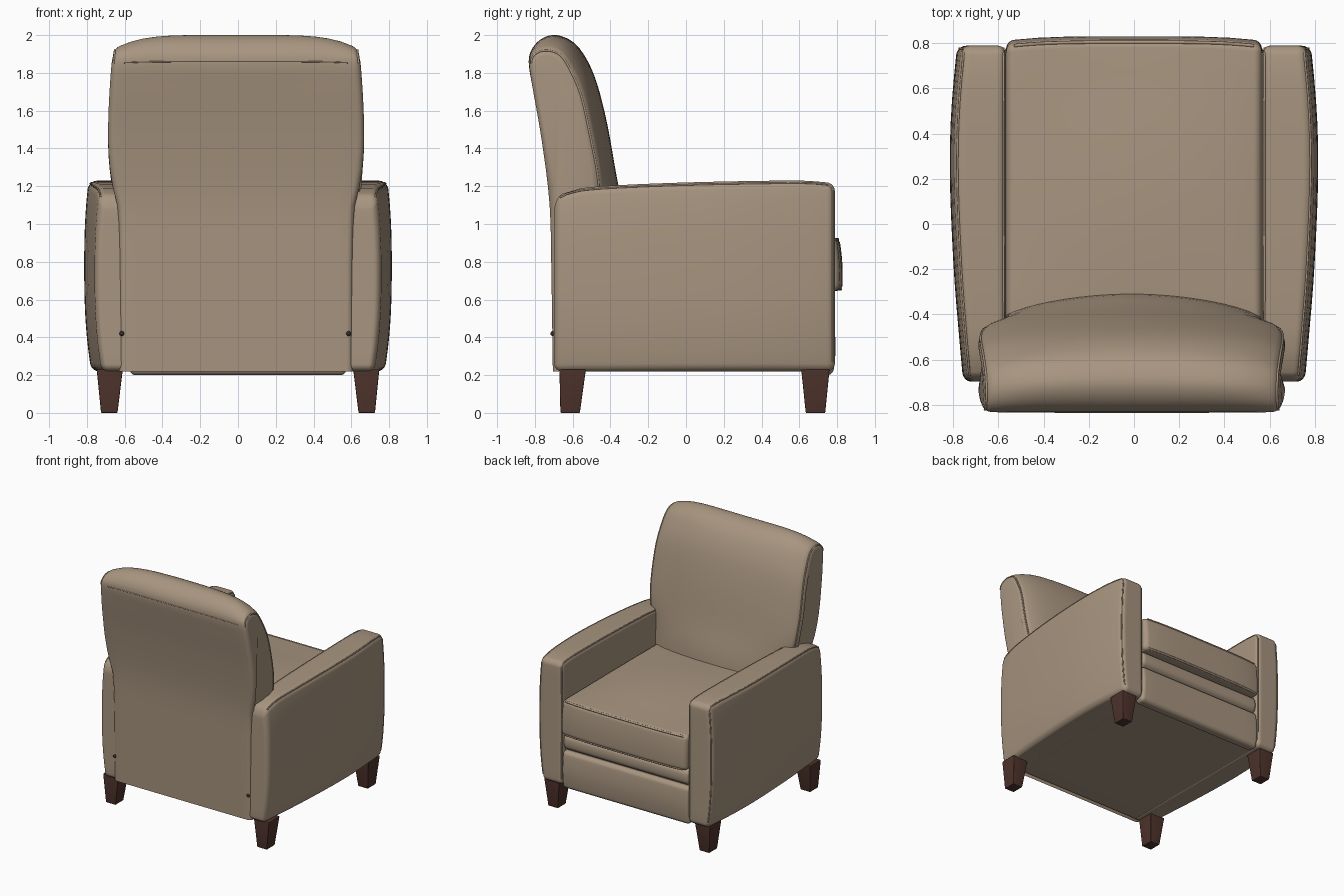
import bpy, bmesh, math
from mathutils import Vector

if "Cube" in bpy.data.objects:
    bpy.data.objects.remove(bpy.data.objects["Cube"])


def material(name, rgb):
    m = bpy.data.materials.new(name)
    m.use_nodes = True
    m.diffuse_color = (*rgb, 1)
    m.node_tree.nodes["Principled BSDF"].inputs["Base Color"].default_value = (*rgb, 1)
    return m


FABRIC = material("taupe_upholstery", (0.39, 0.3, 0.215))
WOOD = material("dark_wood", (0.075, 0.032, 0.024))
METAL = material("dark_metal", (0.04, 0.025, 0.02))


def finish(name, bm, mat):
    """Turn a bmesh into a smooth shaded object."""
    bmesh.ops.recalc_face_normals(bm, faces=bm.faces)
    mesh = bpy.data.meshes.new(name)
    bm.to_mesh(mesh)
    bm.free()
    mesh.materials.append(mat)
    ob = bpy.data.objects.new(name, mesh)
    bpy.context.collection.objects.link(ob)
    bpy.context.view_layer.objects.active = ob
    ob.select_set(True)
    bpy.ops.object.shade_smooth_by_angle(angle=math.radians(40))
    ob.select_set(False)


def shaped_box(name, shape, size, r, mat=FABRIC, inner=10, k=4):
    """Round-edged block of about the given size, bent by shape(u, v, w) on 0..1."""
    n = 2 * k + inner

    def spaced(c, length):
        i = round((c + 0.5) * n)
        if i < k:
            return r - r * math.tan((k - i) / k * math.pi / 4)
        if i > n - k:
            return length - r + r * math.tan((i - n + k) / k * math.pi / 4)
        return r + (length - 2 * r) * (i - k) / inner

    bm = bmesh.new()
    bmesh.ops.create_cube(bm, size=1)
    bmesh.ops.subdivide_edges(bm, edges=bm.edges[:], cuts=n - 1, use_grid_fill=True)
    for v in bm.verts:
        p = Vector([spaced(c, s) for c, s in zip(v.co, size)])
        q = Vector([min(max(c, r), s - r) for c, s in zip(p, size)])
        p = q + (p - q).normalized() * r
        v.co = shape(*(c / s for c, s in zip(p, size)))
    finish(name, bm, mat)


def spline(points, steps=4):
    """Catmull-Rom resampling of an open list of (y, z) points."""
    pts = [Vector((0, *p)) for p in points]
    pts = [pts[0] * 2 - pts[1]] + pts + [pts[-1] * 2 - pts[-2]]
    out = []
    for a, b, c, d in zip(pts, pts[1:], pts[2:], pts[3:]):
        for i in range(steps):
            t = i / steps
            out.append(0.5 * (2 * b + (c - a) * t + (2 * a - 5 * b + 4 * c - d) * t * t
                              + (3 * b - a - 3 * c + d) * t ** 3))
    return out + [pts[-2]]


def lookup(x, table):
    """Linear interpolation in a short table of pairs."""
    for (a, p), (b, q) in zip(table, table[1:]):
        if x <= b:
            return p + (q - p) * max(0, (x - a) / (b - a))
    return table[-1][1]


def lerp(a, b, t):
    return a + (b - a) * t


def piping(name, points, radius=0.007):
    curve = bpy.data.curves.new(name, "CURVE")
    curve.dimensions = "3D"
    curve.bevel_depth, curve.bevel_resolution = radius, 2
    s = curve.splines.new("POLY")
    s.points.add(len(points) - 1)
    for p, co in zip(s.points, points):
        p.co = (*co, 1)
    curve.materials.append(FABRIC)
    bpy.context.collection.objects.link(bpy.data.objects.new(name, curve))


# Arms: sloping top that drops at the rear, bowed outer side
ARM_TOP = [(p.y, p.z) for p in spline([
    (-0.7, 1.11), (-0.67, 1.15), (-0.6, 1.18), (-0.45, 1.2), (0, 1.22), (0.6, 1.23), (0.79, 1.215)])]
ARM_SIDE = [(p.y, p.z) for p in spline([
    (-0.7, 0.755), (-0.5, 0.773), (-0.2, 0.797), (0.2, 0.814), (0.5, 0.808), (0.79, 0.782)])]
ARM_SIZE, ARM_R = (0.23, 1.485, 1.0), 0.042


def arm_shape(side):
    def shape(u, v, w):
        y = lerp(-0.697, 0.788, v)
        outer = lookup(y, ARM_SIDE) - 0.03 * abs(2 * w - 1.1) ** 2.5
        return side * lerp(0.566, outer, u), y, lerp(0.22, lookup(y, ARM_TOP), w)
    return shape


for side, label in ((1, "left"), (-1, "right")):
    shape = arm_shape(side)
    shaped_box(label + "_arm", shape, ARM_SIZE, ARM_R, inner=14)
    # Welt running along the top and down the end of the arm
    du, dv, dw = (0.29 * ARM_R / s for s in ARM_SIZE)
    for edge, u in (("outer", 1 - du), ("inner", du)):
        top = [shape(u, lerp(0.02, 0.975, i / 40), 1 - dw) for i in range(41)]
        end = [shape(u, 1 - dv, lerp(0.96, 0.05, i / 20)) for i in range(21)]
        piping(f"{label}_arm_{edge}_welt", top + end, 0.005)

# Backrest: profiles at the middle and at the edges, blended across
REAR = [(-0.705, 0.22), (-0.712, 0.7), (-0.722, 1.1), (-0.765, 1.45), (-0.812, 1.72)]
MIDDLE = spline(REAR + [
    (-0.833, 1.86), (-0.81, 1.935), (-0.755, 1.985), (-0.685, 2.0), (-0.60, 1.965), (-0.53, 1.88),
    (-0.47, 1.74), (-0.415, 1.52), (-0.365, 1.24), (-0.315, 1.0), (-0.30, 0.75)])
EDGE = spline(REAR + [
    (-0.83, 1.85), (-0.815, 1.895), (-0.775, 1.92), (-0.72, 1.922), (-0.66, 1.895), (-0.61, 1.82),
    (-0.55, 1.68), (-0.505, 1.48), (-0.46, 1.24), (-0.45, 1.0), (-0.44, 0.75)])
WIDTH = [(p.y, p.z) for p in spline([
    (0.22, 0.62), (0.8, 0.62), (1.1, 0.63), (1.22, 0.66), (1.4, 0.677), (1.6, 0.675), (1.8, 0.663), (1.95, 0.65)])]
BACK_R = 0.035


def back_section(u):
    a = abs(u)
    d = max(0, BACK_R - (1 - a) * 0.65)
    inset = BACK_R - math.sqrt(max(0, BACK_R ** 2 - d * d))
    rows = []
    for m, e in zip(MIDDLE, EDGE):
        y = lerp(m.y, e.y, 0.75 * a ** 2 + 0.25 * a ** 10)
        z = lerp(m.z, e.z, a ** 5)
        rows.append(Vector((u * lookup(z, WIDTH) - 0.01, y, z)))
    out = []
    for i, p in enumerate(rows):
        t = rows[min(i + 1, len(rows) - 1)] - rows[max(i - 1, 0)]
        out.append(p + Vector((0, t.z, -t.y)).normalized() * inset)
    return out


flat = 1 - BACK_R / 0.65
half = [flat * i / 10 for i in range(1, 11)]
half += [flat + (1 - flat) * math.sin(i * math.pi / 10) for i in range(1, 6)]
bm = bmesh.new()
rings = [[bm.verts.new(p) for p in back_section(u)] for u in [-h for h in reversed(half)] + [0] + half]
for a, b in zip(rings, rings[1:]):
    for i in range(len(a)):
        j = (i + 1) % len(a)
        bm.faces.new((a[i], a[j], b[j], b[i]))
for ring in (rings[0], rings[-1]):
    bm.faces.new(ring)
finish("backrest", bm, FABRIC)

# Backrest seams
for side, label in ((1, "left"), (-1, "right")):
    piping(label + "_back_welt", back_section(side * (1 - 0.29 * BACK_R / 0.65))[20:], 0.006)
piping("back_top_seam", [back_section(i / 10)[20] + Vector((0, 0.002, 0)) for i in range(-9, 10)], 0.004)


# Seat cushion: domed top, bowed leaning front
def seat_shape(u, v, w):
    s = 2 * u - 1
    front = lerp(0.828, 0.812, w) - 0.02 * s ** 4 + 0.008 * math.sin(math.pi * w)
    top = 0.928 + 0.035 * (1 - s * s) * math.sin(math.pi * min(1, v + 0.08))
    return s * 0.565, lerp(-0.45, front, v), lerp(0.645, top, w)


shaped_box("seat_cushion", seat_shape, (1.13, 1.27, 0.29), 0.035)
for name, w in (("seat_top_welt", 0.964), ("seat_bottom_welt", 0.036)):
    piping(name, [seat_shape(lerp(0.03, 0.97, i / 20), 0.992, w) for i in range(21)], 0.008)


# Base and the folded footrest under the seat
def block(name, low, high, r, bulge=0):
    def shape(u, v, w):
        x, y, z = (lerp(a, b, t) for a, b, t in zip(low, high, (u, v, w)))
        return x, y + bulge * v * math.sin(math.pi * w), z
    shaped_box(name, shape, [b - a for a, b in zip(low, high)], r)


block("base_frame", (-0.6, -0.68, 0.225), (0.6, 0.74, 0.66), 0.01)
block("footrest_panel", (-0.572, 0.69, 0.2), (0.572, 0.778, 0.505), 0.03, 0.014)
block("footrest_roll", (-0.572, 0.66, 0.508), (0.572, 0.768, 0.646), 0.04, 0.014)

# Tapered legs
for side, label in ((1, "left"), (-1, "right")):
    for end, top, foot in (("rear", (-0.67, -0.53), (-0.665, -0.562)), ("seat_end", (0.61, 0.76), (0.634, 0.737))):
        def leg(u, v, w):
            x = lerp(lerp(0.638, 0.725, u), lerp(0.61, 0.748, u), w)
            return side * x, lerp(lerp(*foot, v), lerp(*top, v), w), 0.23 * w
        shaped_box(f"{label}_{end}_leg", leg, (0.14, 0.14, 0.23), 0.006, WOOD, 1, 2)

    # Fixing buttons low on the rear panel
    bm = bmesh.new()
    bmesh.ops.create_uvsphere(bm, u_segments=12, v_segments=8, radius=0.013)
    bmesh.ops.translate(bm, verts=bm.verts, vec=(side * 0.6 - 0.015, -0.705, 0.42))
    finish(label + "_button", bm, METAL)
